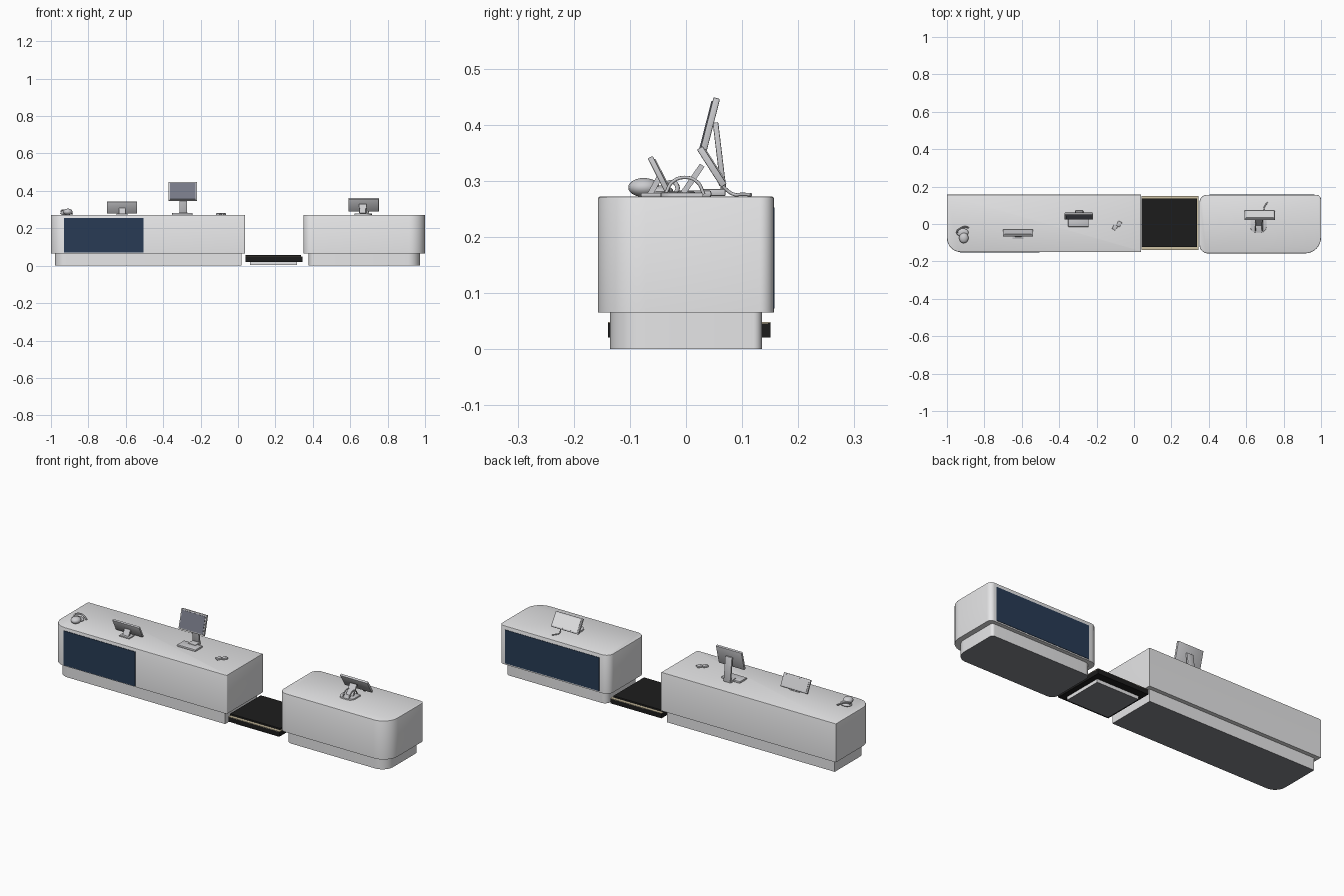
import bpy, bmesh, math
from mathutils import Vector

cube = bpy.data.objects.get("Cube")
if cube:
    bpy.data.objects.remove(cube, do_unlink=True)


def material(name, rgb):
    m = bpy.data.materials.new(name)
    m.use_nodes = True
    col = (*rgb, 1)
    m.diffuse_color = col
    m.node_tree.nodes["Principled BSDF"].inputs["Base Color"].default_value = col
    return m


LIGHT = material("light grey", (0.8, 0.8, 0.81))
BLUE = material("navy blue", (0.021, 0.044, 0.09))
BLACK = material("rubber black", (0.012, 0.012, 0.012))
BEIGE = material("beige", (0.62, 0.54, 0.37))
GREY = material("device grey", (0.6, 0.6, 0.62))
SCREEN = material("screen grey", (0.19, 0.2, 0.25))
DARK = material("underside dark grey", (0.23, 0.235, 0.26))


def finish(bm, name, mat):
    bmesh.ops.recalc_face_normals(bm, faces=bm.faces)
    me = bpy.data.meshes.new(name)
    bm.to_mesh(me)
    bm.free()
    ob = bpy.data.objects.new(name, me)
    bpy.context.collection.objects.link(ob)
    me.materials.append(mat)
    bpy.ops.object.select_all(action="DESELECT")
    ob.select_set(True)
    bpy.context.view_layer.objects.active = ob
    bpy.ops.object.shade_smooth_by_angle(angle=math.radians(35))
    return ob


def darken_underside(ob):
    ob.data.materials.append(DARK)
    for p in ob.data.polygons:
        if p.normal.z < -0.9:
            p.material_index = 1


def prism(name, x, y, z, radii, mat, edge=0):
    """Upright block; radii of corners: front low x, front high x, back high x, back low x."""
    corners = [(x[0], y[0], 1, 1), (x[1], y[0], -1, 1),
               (x[1], y[1], -1, -1), (x[0], y[1], 1, -1)]
    bm = bmesh.new()
    verts = []
    for i, ((cx, cy, sx, sy), r) in enumerate(zip(corners, radii)):
        steps = 8 if r else 0
        for k in range(steps + 1):
            a = math.pi + i * math.pi / 2 + k / max(steps, 1) * math.pi / 2
            verts.append(bm.verts.new((cx + r * (sx + math.cos(a)),
                                       cy + r * (sy + math.sin(a)), z[0]) if r else (cx, cy, z[0])))
    face = bm.faces.new(verts)
    ext = bmesh.ops.extrude_face_region(bm, geom=[face], use_keep_orig=True)
    top = [g for g in ext["geom"] if isinstance(g, bmesh.types.BMVert)]
    bmesh.ops.translate(bm, verts=top, vec=(0, 0, z[1] - z[0]))
    if edge:
        rim = [e for e in bm.edges if all(v in top for v in e.verts)]
        bmesh.ops.bevel(bm, geom=rim, offset=edge, segments=2, affect="EDGES", profile=0.5)
    return finish(bm, name, mat)


def box(name, center, size, mat, tilt=0, turn=0, edge=0):
    bm = bmesh.new()
    bmesh.ops.create_cube(bm, size=1)
    bmesh.ops.scale(bm, vec=size, verts=bm.verts)
    if edge:
        bmesh.ops.bevel(bm, geom=bm.edges[:], offset=edge, segments=2, affect="EDGES", profile=0.5)
    ob = finish(bm, name, mat)
    ob.location = center
    ob.rotation_euler = (tilt, 0, turn)
    return ob


def dome(name, center, size, mat):
    bm = bmesh.new()
    bmesh.ops.create_uvsphere(bm, u_segments=20, v_segments=12, radius=0.5)
    bmesh.ops.scale(bm, vec=size, verts=bm.verts)
    ob = finish(bm, name, mat)
    ob.location = center
    return ob


def tube(name, points, radius, mat):
    cu = bpy.data.curves.new(name, "CURVE")
    cu.dimensions = "3D"
    cu.bevel_depth = radius
    cu.bevel_resolution = 2
    cu.use_fill_caps = True
    sp = cu.splines.new("BEZIER")
    sp.bezier_points.add(len(points) - 1)
    for bp, p in zip(sp.bezier_points, points):
        bp.co = p
        bp.handle_left_type = bp.handle_right_type = "AUTO"
    ob = bpy.data.objects.new(name, cu)
    bpy.context.collection.objects.link(ob)
    cu.materials.append(mat)
    return ob


def tilted_screen(name, center, size, tilt, face_sign, display):
    """Bezel slab with a thin display plate on one side."""
    box(name, center, size, GREY, tilt, edge=0.002)
    out = Vector((0, math.cos(tilt), math.sin(tilt))) * face_sign
    box(name + "_display", Vector(center) + out * size[1] * 0.5,
        (size[0] - 0.014, 0.004, size[2] - 0.014), display, tilt)


TOP = 0.272

# Long counter: body, plinth and front panel
prism("long_counter", (-1, 0.038), (-0.15, 0.157), (0.065, TOP), (0.075, 0.006, 0, 0), LIGHT, 0.004)
darken_underside(prism("long_plinth", (-0.978, 0.018), (-0.135, 0.135), (0, 0.066), (0.06, 0, 0, 0), LIGHT))
box("front_panel", (-0.717, -0.15, 0.162), (0.425, 0.005, 0.185), BLUE)

# Short counter: body, plinth and back panel
prism("short_counter", (0.35, 1), (-0.157, 0.156), (0.065, TOP), (0.045, 0.085, 0.025, 0.04), LIGHT, 0.004)
darken_underside(prism("short_plinth", (0.377, 0.972), (-0.135, 0.135), (0, 0.066),
                       (0.035, 0.065, 0.015, 0.03), LIGHT))
box("back_panel", (0.685, 0.156, 0.162), (0.56, 0.004, 0.18), BLUE)

# Weighing platform between the counters
darken_underside(box("platform_foot", (0.19, 0, 0.014), (0.25, 0.22, 0.022), LIGHT))
box("platform_tray", (0.192, 0.006, 0.034), (0.304, 0.29, 0.026), BLACK)
box("platform_mat", (0.188, 0.006, 0.051), (0.296, 0.258, 0.012), BLACK)
for side, y in (("front", -0.131), ("back", 0.143)):
    box(side + "_rail", (0.192, y, 0.047), (0.304, 0.016, 0.003), BEIGE)
box("end_rail", (0.34, 0.006, 0.047), (0.008, 0.28, 0.003), BEIGE)

# Customer monitor with base and bent neck
tilted_screen("monitor", (-0.295, 0.042, 0.397), (0.152, 0.012, 0.104), -0.25, -1, SCREEN)
box("monitor_base", (-0.297, 0.015, 0.277), (0.11, 0.06, 0.011), GREY, edge=0.003)
box("monitor_neck", (-0.293, 0.06, 0.342), (0.04, 0.01, 0.125), GREY, 0.12, edge=0.002)
box("monitor_foot", (-0.293, 0.048, 0.279), (0.045, 0.045, 0.013), GREY, edge=0.003)

# Staff screens on short stands
tilted_screen("long_counter_screen", (-0.62, -0.048, 0.311), (0.16, 0.01, 0.07), 0.47, 1, GREY)
box("screen_stand", (-0.62, -0.058, 0.287), (0.035, 0.01, 0.048), GREY, -0.5)
box("screen_stand_base", (-0.62, -0.058, 0.275), (0.06, 0.045, 0.007), GREY, edge=0.002)
tilted_screen("short_counter_screen", (0.672, 0.046, 0.325), (0.162, 0.012, 0.08), 0.57, 1, LIGHT)
prism("short_stand_base", (0.622, 0.708), (-0.045, 0.03), (0.27, 0.279), (0.03, 0.03, 0, 0), GREY, 0.002)
box("short_stand_neck", (0.668, 0.012, 0.303), (0.04, 0.01, 0.06), GREY, -0.6)
for side, x in (("right", 0.65), ("left", 0.686)):
    tube(side + "_stand_arch", [(x, -0.037, 0.276), (x, -0.024, 0.298), (x, -0.002, 0.306),
                                (x, 0.02, 0.298), (x, 0.032, 0.276)], 0.003, GREY)
tube("screen_cable", [(0.7, 0.06, 0.295), (0.695, 0.085, 0.276), (0.702, 0.1, 0.276),
                      (0.715, 0.116, 0.275)], 0.003, GREY)

# Hand scanner with cord at the far end
dome("scanner_head", (-0.91, -0.075, 0.288), (0.05, 0.056, 0.034), GREY)
dome("scanner_grip", (-0.918, -0.045, 0.281), (0.066, 0.045, 0.022), GREY)
tube("scanner_cord", [(-0.925, -0.05, 0.278), (-0.945, -0.04, 0.29), (-0.93, -0.025, 0.298),
                      (-0.905, -0.015, 0.288), (-0.885, -0.02, 0.275)], 0.004, GREY)

# Small loose items
for i, (x, y) in enumerate(((-0.102, -0.018), (-0.08, 0.0))):
    box(f"small_item_{i + 1}", (x, y, 0.276), (0.022, 0.028, 0.01), GREY, turn=-0.5, edge=0.003)
